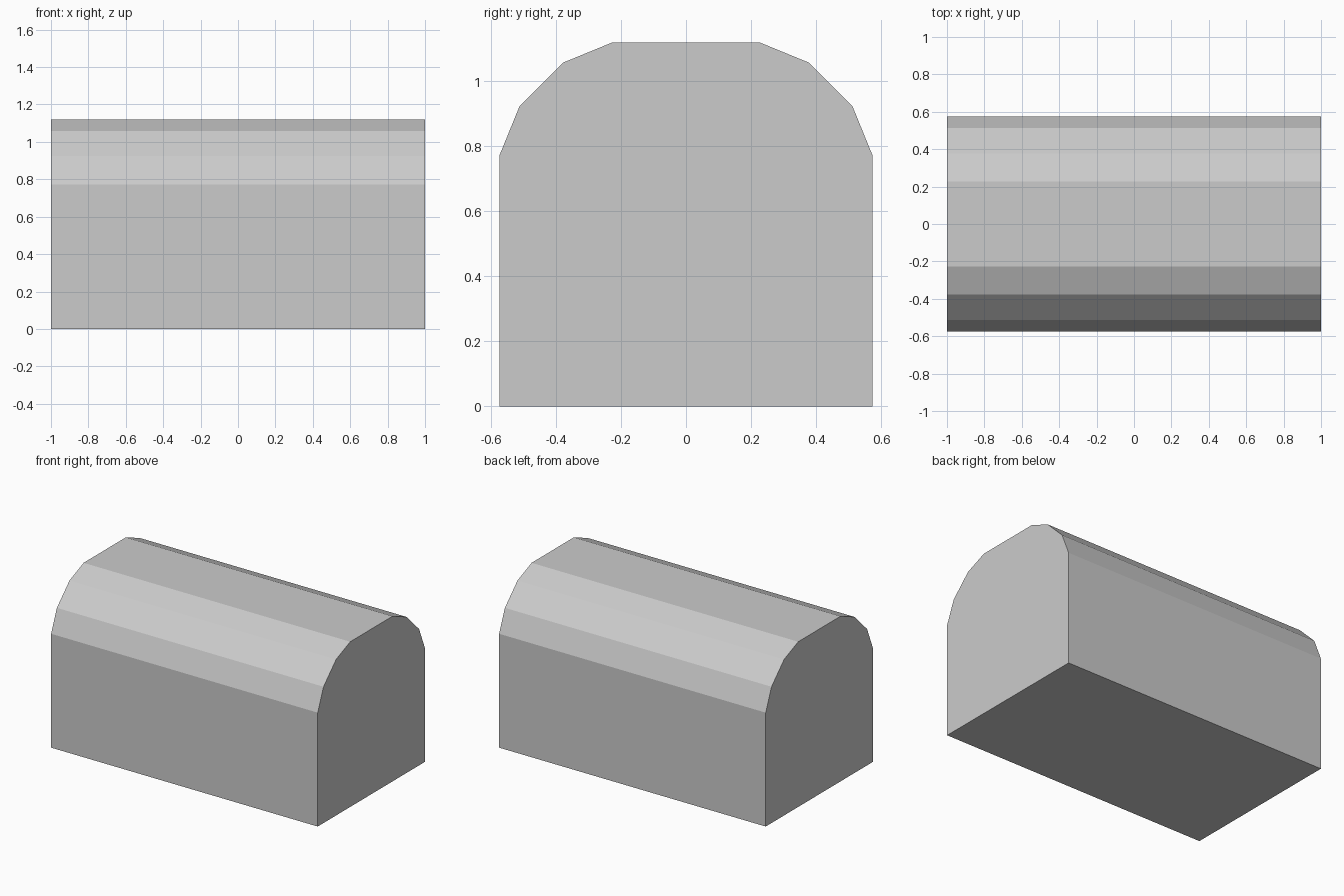
import bpy, bmesh

if "Cube" in bpy.data.objects:
    bpy.data.objects.remove(bpy.data.objects["Cube"])

# Half of the end profile (y, z), from the base up to the flat top
HALF = [(0.574, 0.0), (0.574, 0.772), (0.512, 0.924), (0.377, 1.058), (0.226, 1.12)]
LENGTH = 2.0

# Mirror the half profile into a closed outline
outline = HALF + [(-y, z) for y, z in reversed(HALF)]

# Extrude the outline along x into a closed, flat-shaded block
bm = bmesh.new()
end = bm.faces.new([bm.verts.new((-LENGTH / 2, y, z)) for y, z in outline])
result = bmesh.ops.extrude_face_region(bm, geom=[end], use_keep_orig=True)
moved = [g for g in result["geom"] if isinstance(g, bmesh.types.BMVert)]
bmesh.ops.translate(bm, verts=moved, vec=(LENGTH, 0, 0))
bmesh.ops.recalc_face_normals(bm, faces=bm.faces)

mesh = bpy.data.meshes.new("rounded_top_block")
bm.to_mesh(mesh)
bm.free()
block = bpy.data.objects.new("rounded_top_block", mesh)
bpy.context.collection.objects.link(block)
